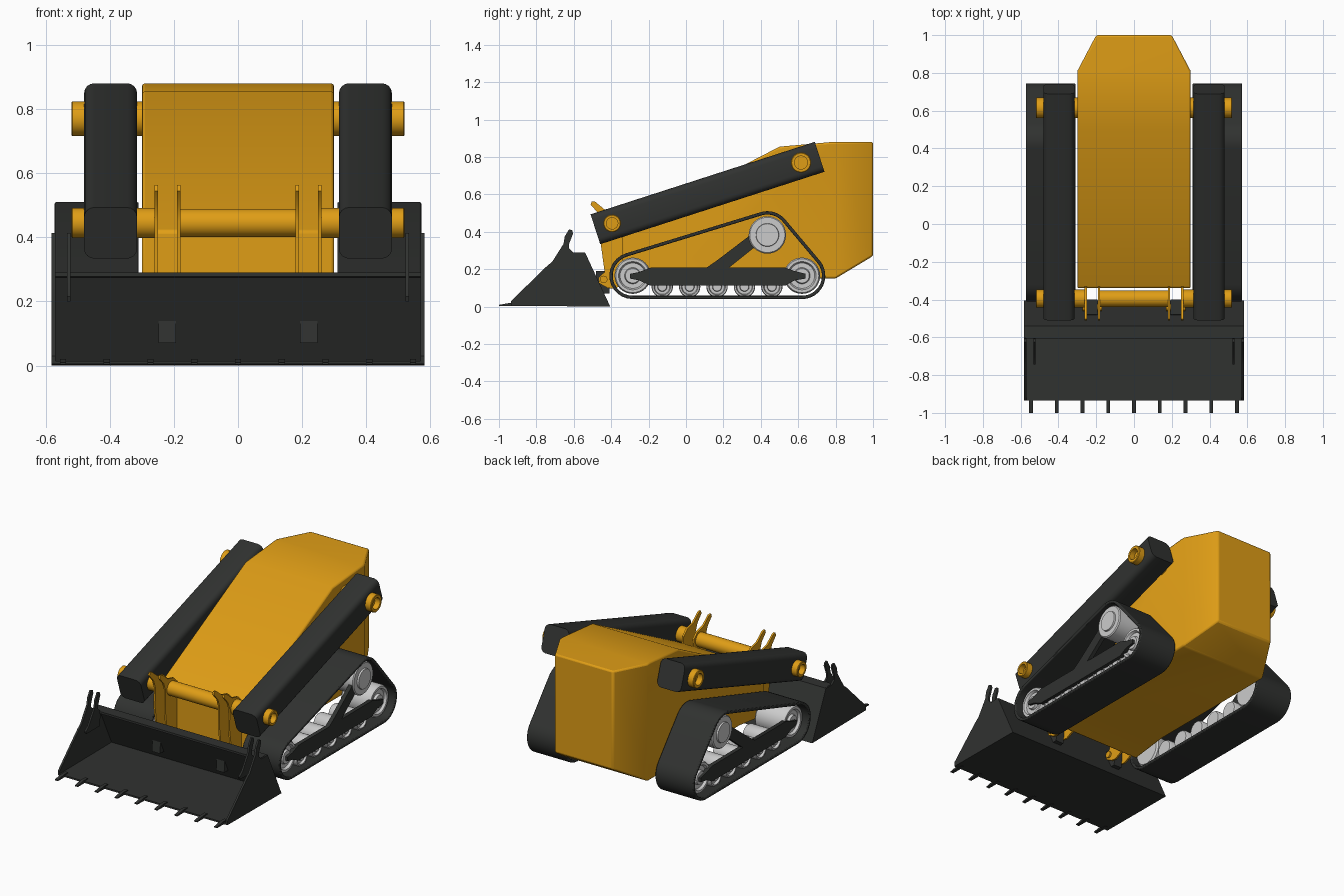
import bpy, bmesh, math
from mathutils import Vector, Matrix

if "Cube" in bpy.data.objects:
    bpy.data.objects.remove(bpy.data.objects["Cube"])


def material(name, col):
    m = bpy.data.materials.new(name)
    m.diffuse_color = (*col, 1)
    m.use_nodes = True
    m.node_tree.nodes["Principled BSDF"].inputs["Base Color"].default_value = m.diffuse_color
    return m


ORANGE = material("orange_paint", (0.74, 0.34, 0.008))
DARK = material("dark_steel", (0.03, 0.032, 0.03))


def finish(name, bm, mat=None, mirror=False, bevel=0, smooth=True):
    bmesh.ops.recalc_face_normals(bm, faces=bm.faces)
    me = bpy.data.meshes.new(name)
    bm.to_mesh(me)
    bm.free()
    ob = bpy.data.objects.new(name, me)
    bpy.context.collection.objects.link(ob)
    if mat:
        me.materials.append(mat)
    if bevel:
        b = ob.modifiers.new("Bevel", 'BEVEL')
        b.width, b.segments = bevel, 2
    if mirror:
        ob.modifiers.new("Mirror", 'MIRROR').use_mirror_merge = False
    if smooth:
        bpy.ops.object.select_all(action='DESELECT')
        ob.select_set(True)
        bpy.context.view_layer.objects.active = ob
        bpy.ops.object.shade_smooth_by_angle(angle=math.radians(35))
    return ob


def prism_bm(pts, x0, x1, bm=None):
    """Side profile of (y, z) points extruded across x."""
    bm = bm or bmesh.new()
    f = bm.faces.new([bm.verts.new((x0, y, z)) for y, z in pts])
    r = bmesh.ops.extrude_face_region(bm, geom=[f], use_keep_orig=True)
    bmesh.ops.translate(bm, vec=(x1 - x0, 0, 0),
                        verts=[v for v in r["geom"] if isinstance(v, bmesh.types.BMVert)])
    return bm


def prism(name, pts, x0, x1, mat=None, mirror=False, bevel=0):
    return finish(name, prism_bm(pts, x0, x1), mat, mirror, bevel)


def lathe(name, prof, y, z, mat=None, mirror=True, steps=32):
    """(radius, x) profile revolved around an axle along x."""
    bm = bmesh.new()
    vs = [bm.verts.new((x, y + r, z)) for r, x in prof]
    es = [bm.edges.new(p) for p in zip(vs, vs[1:])]
    bmesh.ops.spin(bm, geom=vs + es, cent=(0, y, z), axis=(1, 0, 0),
                   angle=math.tau, steps=steps, use_merge=True)
    bmesh.ops.remove_doubles(bm, verts=bm.verts, dist=1e-5)
    return finish(name, bm, mat, mirror)


# body: wedge profile with the rear corners cut off
bm = prism_bm([(-0.34, 0.42), (0.5, 0.855), (0.78, 0.88), (1, 0.88), (1, 0.27),
               (0.8, 0.15), (-0.1, 0.15), (-0.34, 0.12)], -0.3, 0.3)
for s in (-1, 1):
    r = bmesh.ops.bisect_plane(bm, geom=bm.verts[:] + bm.edges[:] + bm.faces[:],
                               plane_co=(s * 0.3, 0.81, 0), plane_no=(s * 0.19, 0.1, 0),
                               clear_outer=True)
    bmesh.ops.holes_fill(bm, edges=[e for e in bm.edges if e.is_boundary])
finish("body", bm, ORANGE, bevel=0.012)

# lift arms: long box with rounded long edges
bm = bmesh.new()
bmesh.ops.create_cube(bm, size=1)
bmesh.ops.scale(bm, vec=(0.165, 1.26, 0.168), verts=bm.verts)
long_edges = [e for e in bm.edges if abs(e.verts[0].co.y - e.verts[1].co.y) > 1]
bmesh.ops.bevel(bm, geom=long_edges, offset=0.032, segments=4, profile=0.5, affect='EDGES')
bmesh.ops.rotate(bm, cent=(0, 0, 0), matrix=Matrix.Rotation(math.radians(17.9), 3, 'X'), verts=bm.verts)
bmesh.ops.translate(bm, vec=(0.3975, 0.115, 0.607), verts=bm.verts)
finish("lift_arm", bm, DARK, mirror=True)

# pivot pins with hollow ends, and the cross bar
for name, y, z, r, x0 in (("rear_arm_pin", 0.615, 0.77, 0.054, 0.28),
                          ("front_arm_pin", -0.395, 0.445, 0.047, 0.25)):
    lathe(name, [(0, x0), (r, x0), (r, 0.517), (r - 0.004, 0.52), (r * 0.65, 0.52),
                 (r * 0.65, 0.485), (0, 0.485)], y, z, ORANGE)
lathe("cross_bar", [(0, -0.19), (0.044, -0.19), (0.044, 0.19), (0, 0.19)],
      -0.395, 0.445, ORANGE, mirror=False)

# hitch plates with horns, and their lower pins
HITCH = [(-0.51, 0.545), (-0.503, 0.563), (-0.485, 0.56), (-0.43, 0.515), (-0.37, 0.5),
         (-0.335, 0.465), (-0.33, 0.42), (-0.34, 0.37), (-0.33, 0.12), (-0.385, 0.095),
         (-0.42, 0.1), (-0.465, 0.125), (-0.468, 0.155), (-0.435, 0.185),
         (-0.455, 0.33), (-0.452, 0.45), (-0.47, 0.5)]
for name, x in (("hitch_plate_inner", 0.18), ("hitch_plate_outer", 0.25)):
    prism(name, HITCH, x, x + 0.011, ORANGE, True)
lathe("hitch_pin", [(0, 0.17), (0.02, 0.17), (0.02, 0.272), (0, 0.272)], -0.44, 0.145, ORANGE)

# bucket shell, side plates, inner fins, mounting lugs and teeth
prism("bucket_shell", [(-0.935, 0.004), (-0.405, 0), (-0.54, 0.29), (-0.61, 0.29), (-0.61, 0.277),
                       (-0.55, 0.275), (-0.425, 0.016), (-0.935, 0.014)], -0.575, 0.575, DARK)
HORN = [(-0.6, 0.287), (-0.625, 0.31), (-0.625, 0.335), (-0.604, 0.39), (-0.608, 0.408),
        (-0.625, 0.413), (-0.648, 0.375), (-0.655, 0.335), (-0.715, 0.24), (-0.745, 0.215)]
prism("bucket_side", [(-0.935, 0.004), (-0.405, 0), (-0.54, 0.29)] + HORN + [(-0.935, 0.03)],
      0.57, 0.582, DARK, True)
prism("bucket_fin", [(-0.74, 0.2), (-0.61, 0.2)] + HORN, 0.522, 0.533, DARK, True)
prism("bucket_lug", [(-0.49, 0.07), (-0.41, 0.07), (-0.4, 0.19), (-0.48, 0.19)],
      0.193, 0.248, DARK, True)
bm = bmesh.new()
for i in range(9):
    x = (i - 4) * 0.1365
    prism_bm([(-1, 0.003), (-0.9, 0.002), (-0.9, 0.02), (-0.94, 0.02), (-1, 0.009)],
             x - 0.01, x + 0.01, bm)
finish("bucket_teeth", bm, DARK, smooth=False)

# track belt: hull around three wheels, given thickness
hubs = [Vector(p) for p in ((-0.285, 0.165), (0.62, 0.165), (0.435, 0.385))]
normal = []
for i in range(3):
    d = hubs[(i + 1) % 3] - hubs[i]
    normal.append(math.atan2(-d.x, d.y))
rings = ([], [])
for i in range(3):
    a0 = normal[i - 1]
    sweep = (normal[i] - a0) % math.tau
    for k in range(13):
        a = a0 + sweep * k / 12
        for ring, r in zip(rings, (0.125, 0.107)):
            ring.append(hubs[i] + r * Vector((math.cos(a), math.sin(a))))
bm = bmesh.new()
loops = [[bm.verts.new((x, p.x, p.y)) for p in ring]
         for ring, x in ((rings[0], 0.31), (rings[0], 0.572), (rings[1], 0.572), (rings[1], 0.31))]
n = len(loops[0])
for a in range(4):
    A, B = loops[a], loops[(a + 1) % 4]
    for k in range(n):
        bm.faces.new((A[k], A[(k + 1) % n], B[(k + 1) % n], B[k]))
finish("track_belt", bm, DARK, mirror=True, bevel=0.005)


# wheels: dished idlers, drive sprocket, road rollers
def wheel(name, r, y, z, x1):
    lathe(name, [(0, 0.335), (r * 0.9, 0.335), (r, 0.345), (r, x1 - 0.012), (r * 0.93, x1),
                 (r * 0.78, x1), (r * 0.7, x1 - 0.015), (r * 0.45, x1 - 0.015),
                 (r * 0.4, x1), (0, x1)], y, z)


wheel("front_idler", 0.097, -0.285, 0.165, 0.535)
wheel("rear_idler", 0.097, 0.62, 0.165, 0.535)
for i in range(5):
    wheel("road_roller", 0.057, -0.127 + i * 0.1465, 0.106, 0.53)
lathe("drive_sprocket", [(0, 0.335), (0.1, 0.335), (0.1, 0.55), (0.094, 0.556), (0.062, 0.556),
                         (0.06, 0.566), (0, 0.566)], 0.435, 0.383)

# track frame with brace to the sprocket
prism("track_frame", [(-0.3, 0.15), (-0.25, 0.14), (-0.19, 0.112), (0.53, 0.112), (0.58, 0.14),
                      (0.64, 0.15), (0.64, 0.175), (0.58, 0.19), (0.53, 0.208), (0.23, 0.208),
                      (0.42, 0.36), (0.38, 0.41), (0.17, 0.25), (0.11, 0.208),
                      (-0.19, 0.208), (-0.25, 0.185), (-0.3, 0.175)],
      0.525, 0.55, DARK, True)
